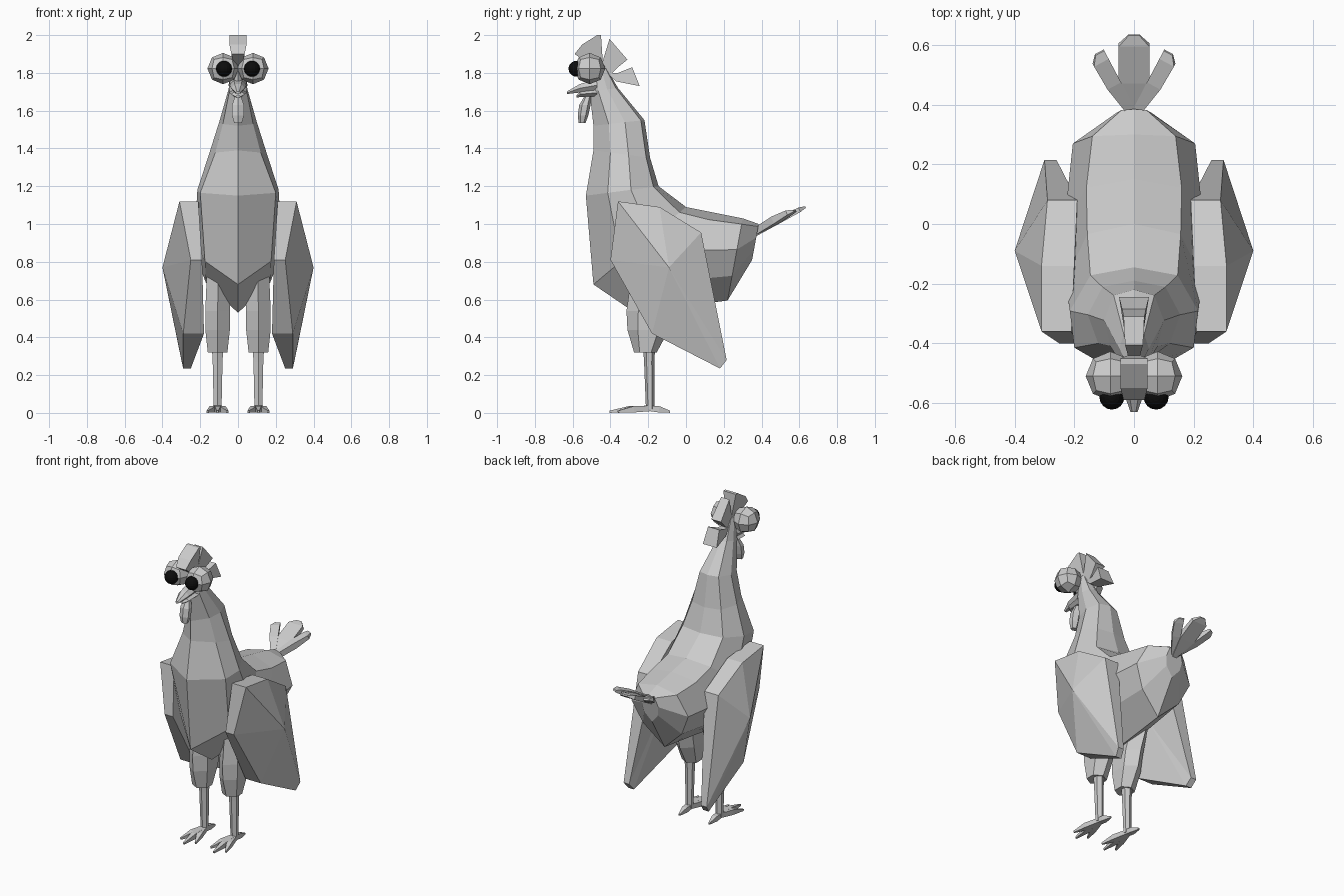
import bpy, bmesh
from math import cos, sin, pi
from mathutils import Vector

if "Cube" in bpy.data.objects:
    bpy.data.objects.remove(bpy.data.objects["Cube"])


def finish(name, bm, mirror=False, mat=None):
    bmesh.ops.recalc_face_normals(bm, faces=bm.faces)
    me = bpy.data.meshes.new(name)
    bm.to_mesh(me)
    bm.free()
    ob = bpy.data.objects.new(name, me)
    bpy.context.collection.objects.link(ob)
    if mirror:
        ob.modifiers.new("mirror", 'MIRROR').use_mirror_merge = False
    if mat:
        me.materials.append(mat)
    return ob


def loft(bm, rings):
    """Skin a list of equal-length point rings and cap both ends."""
    vs = [[bm.verts.new(p) for p in r] for r in rings]
    n = len(vs[0])
    for a, b in zip(vs, vs[1:]):
        for i in range(n):
            j = (i + 1) % n
            bm.faces.new((a[i], a[j], b[j], b[i]))
    bm.faces.new(vs[0])
    bm.faces.new(vs[-1])


def hring(x, y, z, rx, ry, n=6):
    return [(x + rx * cos(2 * pi * (i + .5) / n), y + ry * sin(2 * pi * (i + .5) / n), z) for i in range(n)]


def blade(bm, path, n=4):
    """Flat tapered strip: path of (x, y, z, half width, half thickness)."""
    d = Vector(path[-1][:3]) - Vector(path[0][:3])
    side = d.cross(Vector((0, 0, 1))).normalized()
    up = side.cross(d).normalized()
    rings = []
    for x, y, z, w, t in path:
        c = Vector((x, y, z))
        rings.append([c + side * w * cos(2 * pi * i / n + pi / n) * 1.3 + up * t * sin(2 * pi * i / n + pi / n) * 1.3
                      for i in range(n)])
    loft(bm, rings)


# body and neck: front/belly point, back point, front width, side width
rows = [((-.50, 1.86), (-.43, 1.84), .02, .03),
        ((-.51, 1.70), (-.36, 1.72), .045, .05),
        ((-.49, 1.52), (-.22, 1.55), .08, .10),
        ((-.49, 1.39), (-.19, 1.35), .12, .155),
        ((-.53, 1.15), (-.145, 1.20), .20, .215),
        ((-.49, .68), (0, 1.09), .175, .23),
        ((-.27, .53), (.15, 1.06), .17, .235),
        ((.22, .595), (.30, 1.03), .14, .205),
        ((.35, .81), (.385, 1.0), .05, .06)]
rings = []
for f, b, wf, ws in rows:
    f, b = Vector(f), Vector(b)
    half = [(0, 0), (.3, wf), (.62, ws), (.93, ws * .68), (1, 0)]
    pts = half + [(t, -w) for t, w in half[3:0:-1]]
    rings.append([(w, *f.lerp(b, t)) for t, w in pts])
bm = bmesh.new()
loft(bm, rings)
finish("body", bm)

# wings: outline of (y, z, outer x, inner x) closed by one peak on each side
outline = [(-.36, 1.12, .31, .21), (-.14, 1.09, .31, .20), (.08, .955, .29, .19),
           (.215, .28, .30, .26), (.18, .235, .29, .25), (-.18, .42, .29, .18), (-.40, .81, .25, .19)]
bm = bmesh.new()
outer = [bm.verts.new((p[2], p[0], p[1])) for p in outline]
inner = [bm.verts.new((p[3], p[0], p[1])) for p in outline]
peak, hollow = bm.verts.new((.40, -.09, .77)), bm.verts.new((.19, -.09, .77))
for i in range(len(outline)):
    j = (i + 1) % len(outline)
    bm.faces.new((outer[i], outer[j], peak))
    bm.faces.new((inner[j], inner[i], hollow))
    bm.faces.new((outer[j], outer[i], inner[i], inner[j]))
finish("wing", bm, True)

# thighs and shanks
bm = bmesh.new()
loft(bm, [hring(.105, -.14, .72, .07, .15), hring(.108, -.19, .54, .075, .125),
          hring(.108, -.20, .44, .075, .11), hring(.108, -.215, .32, .06, .06)])
finish("thigh", bm, True)
bm = bmesh.new()
loft(bm, [hring(.108, -.195, .36, .036, .033), hring(.108, -.195, .27, .03, .027),
          hring(.108, -.19, .02, .024, .022)])
finish("shank", bm, True)

# feet: three front toes and one back toe
bm = bmesh.new()
for tx, ty in ((.108, -.405), (.055, -.36), (.162, -.36), (.108, -.085)):
    mx, my = (.108 + tx) / 2, (-.20 + ty) / 2
    blade(bm, [(.108, -.19, .024, .018, .016), (mx, my, .019, .018, .018), (tx, ty, .006, .005, .006)])
finish("toes", bm, True)

# eyes: rounded cubes with black pupils
black = bpy.data.materials.new("black")
black.diffuse_color = (.004, .004, .004, 1)
black.use_nodes = True
black.node_tree.nodes["Principled BSDF"].inputs["Base Color"].default_value = black.diffuse_color
bm = bmesh.new()
bmesh.ops.create_cube(bm, size=2)
bmesh.ops.subdivide_edges(bm, edges=bm.edges[:], cuts=1, use_grid_fill=True)
for v in bm.verts:
    v.co = v.co.normalized() * .083 + Vector((.079, -.51, 1.823))
finish("eye", bm, True)
bm = bmesh.new()
bmesh.ops.create_uvsphere(bm, u_segments=16, v_segments=10, radius=.042)
bmesh.ops.translate(bm, verts=bm.verts, vec=(.074, -.58, 1.822))
finish("pupil", bm, True, black)

# beak, upper and lower halves
bm = bmesh.new()
for base_z, rz, tip_y, tip_z in ((1.735, .035, -.63, 1.695), (1.695, .022, -.58, 1.675)):
    loft(bm, [[(w * cos(pi * i / 3), y, z + h * sin(pi * i / 3)) for i in range(6)]
              for y, z, w, h in ((-.47, base_z, .045, rz),
                                 (-.56, base_z * .6 + tip_z * .4, .036, rz * .75),
                                 (tip_y, tip_z, .012, .008))])
finish("beak", bm)

# wattle
bm = bmesh.new()
loft(bm, [hring(0, -.515, 1.69, .014, .015), hring(0, -.535, 1.63, .036, .03),
          hring(0, -.545, 1.575, .036, .028), hring(0, -.55, 1.535, .024, .018)])
finish("wattle", bm)

# comb: three flared lobes, profile of (y, z, half width)
lobes = [[(-.50, 1.84, .025), (-.59, 1.90, .035), (-.55, 1.95, .045), (-.47, 2.0, .045), (-.45, 2.0, .045),
          (-.44, 1.85, .02)],
         [(-.46, 1.80, .015), (-.405, 1.98, .03), (-.31, 1.87, .035), (-.36, 1.83, .02), (-.41, 1.78, .015)],
         [(-.42, 1.80, .018), (-.36, 1.80, .025), (-.285, 1.83, .04), (-.245, 1.73, .05), (-.37, 1.755, .03)]]
bm = bmesh.new()
for lobe in lobes:
    loft(bm, [[(s * w, y, z) for y, z, w in lobe] for s in (1, -1)])
finish("comb", bm)

# tail: one middle feather and a mirrored pair
bm = bmesh.new()
blade(bm, [(0, .36, .95, .015, .02), (0, .48, 1.015, .056, .02),
           (0, .60, 1.075, .056, .014), (0, .633, 1.09, .02, .005)])
finish("middle_tail_feather", bm)
bm = bmesh.new()
blade(bm, [(.005, .37, .96, .015, .02), (.07, .47, 1.02, .028, .022),
           (.112, .545, 1.06, .03, .014), (.115, .575, 1.07, .018, .006)])
finish("side_tail_feather", bm, True)
